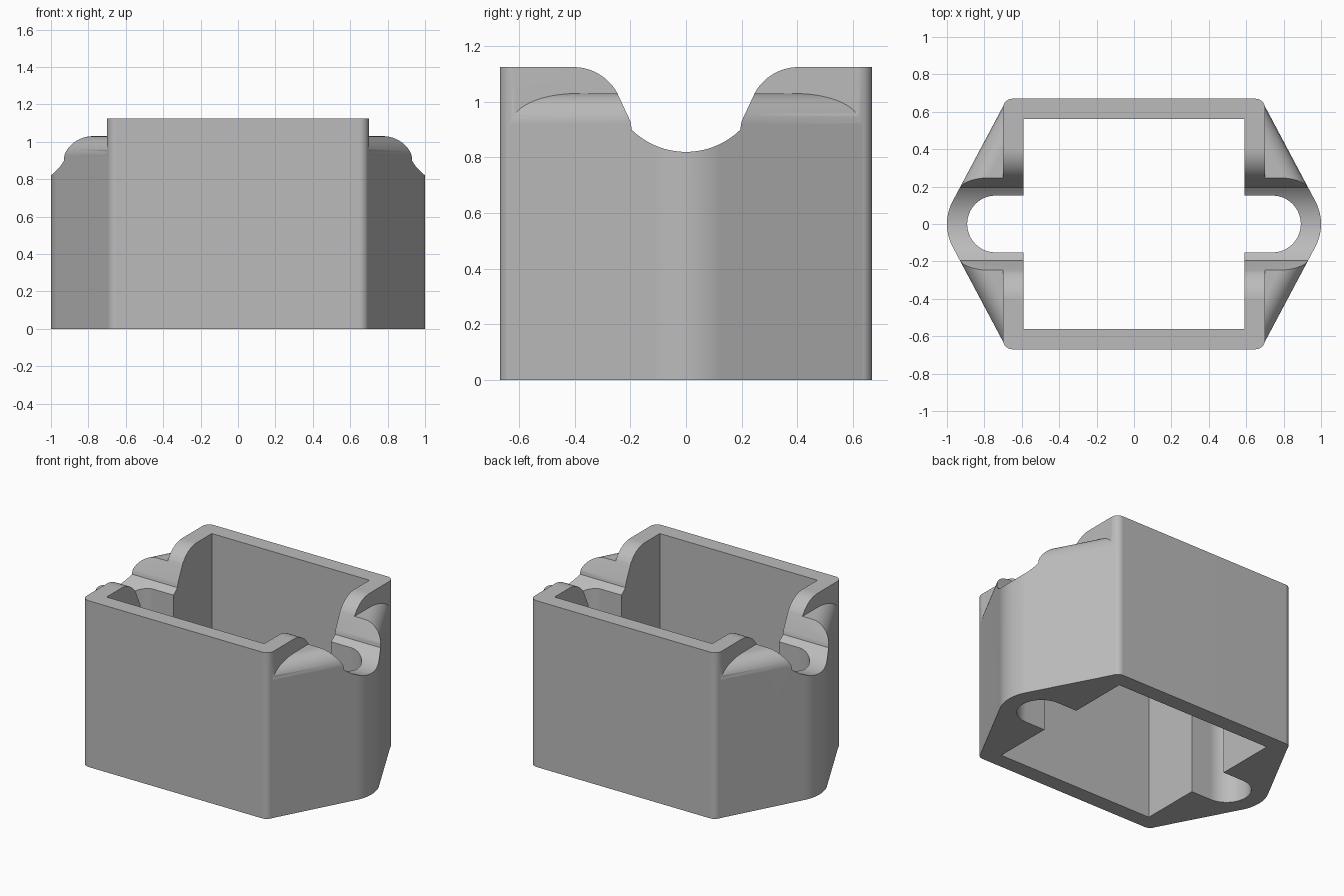
import bpy, bmesh
from math import sin, cos, pi, radians, sqrt
from mathutils import Vector

cube = bpy.data.objects.get("Cube")
if cube:
    bpy.data.objects.remove(cube)

grey = bpy.data.materials.new("plain grey")
grey.use_nodes = True
grey.diffuse_color = (0.5, 0.5, 0.5, 1)
grey.node_tree.nodes["Principled BSDF"].inputs["Base Color"].default_value = (0.5, 0.5, 0.5, 1)

BOSS_X, BOSS_R, SLOT_R = 0.74, 0.26, 0.152
HEIGHT, WING_H, FILLET = 1.125, 1.03, 0.11
WING_ANGLE = radians(28)


def loft(name, rings):
    """Solid from a stack of matching closed rings, capped at both ends."""
    bm = bmesh.new()
    loops = [[bm.verts.new(p) for p in ring] for ring in rings]
    n = len(loops[0])
    for low, high in zip(loops, loops[1:]):
        for i in range(n):
            j = (i + 1) % n
            bm.faces.new((low[i], low[j], high[j], high[i]))
    bm.faces.new(loops[0][::-1])
    bm.faces.new(loops[-1])
    bmesh.ops.recalc_face_normals(bm, faces=bm.faces)
    mesh = bpy.data.meshes.new(name)
    bm.to_mesh(mesh)
    bm.free()
    mesh.materials.append(grey)
    obj = bpy.data.objects.new(name, mesh)
    bpy.context.collection.objects.link(obj)
    return obj


def prism(name, outline, z0, z1):
    return loft(name, [[(x, y, z) for x, y in outline] for z in (z0, z1)])


def arc(cx, cy, r, start, end, steps):
    angles = [start + (end - start) * i / steps for i in range(steps + 1)]
    return [(cx + r * cos(a), cy + r * sin(a)) for a in angles]


def rounded_box(hx, hy, r):
    pts = []
    for k, (sx, sy) in enumerate(((1, 1), (-1, 1), (-1, -1), (1, -1))):
        pts += arc(sx * (hx - r), sy * (hy - r), r, k * pi / 2, (k + 1) * pi / 2, 8)
    return pts


def wing_outline(inset):
    """Round bosses on both sides with straight tangents to the box corners."""
    nx, ny = cos(WING_ANGLE), sin(WING_ANGLE)
    y = 0.638 - inset
    x = (nx * BOSS_X + BOSS_R - inset - ny * y) / nx
    half = [(x, -y)] + arc(BOSS_X, 0, BOSS_R - inset, -WING_ANGLE, WING_ANGLE, 16) + [(x, y)]
    return half + [(-px, -py) for px, py in half]


def combine(target, other, operation):
    mod = target.modifiers.new(operation.lower(), "BOOLEAN")
    mod.operation, mod.solver, mod.object = operation, "EXACT", other
    bpy.context.view_layer.objects.active = target
    bpy.ops.object.modifier_apply(modifier=mod.name)
    bpy.data.objects.remove(other)


# Outer box and the side wings with rolled top edges
housing = prism("housing", rounded_box(0.7, 0.67, 0.05), 0, HEIGHT)
layers = [(0, 0)]
for i in range(13):
    a = i / 12 * pi / 2
    layers.append((FILLET * (1 - cos(a)), WING_H - FILLET + FILLET * sin(a)))
wings = loft("side_wings", [[(x, y, z) for x, y in wing_outline(d)] for d, z in layers])
combine(housing, wings, "UNION")

# Through opening: rectangular bay with a round-ended slot on each side
bay = []
for s in (1, -1):
    end = arc(BOSS_X, 0, SLOT_R, -pi / 2, pi / 2, 24)
    half = [(0.59, -0.562), (0.59, -SLOT_R)] + end + [(0.59, SLOT_R), (0.59, 0.562)]
    bay += [(s * x, s * y) for x, y in half]
combine(housing, prism("bay_cutter", bay, -0.2, 1.5), "DIFFERENCE")

# Saddle across both sides: round trough flowing into rounded shoulders
R = 0.28
right = [(y, 0.82 + R - sqrt(R * R - y * y)) for y in [0.195 * i / 12 for i in range(13)]]
right += [(0.2, 0.93)]
right += arc(0.405, 0.945, 0.18, radians(150), radians(90), 14)
right += [(0.405, 1.4)]
profile = [(-y, z) for y, z in right[:0:-1]] + right
saddle = loft("saddle_cutter", [[(x, y, z) for y, z in profile] for x in (-1.2, 1.2)])
combine(housing, saddle, "DIFFERENCE")

# Smooth the curved walls, keep real edges crisp
bpy.ops.object.select_all(action="DESELECT")
housing.select_set(True)
bpy.context.view_layer.objects.active = housing
bpy.ops.object.shade_smooth_by_angle(angle=radians(30))
weighted = housing.modifiers.new("even_shading", "WEIGHTED_NORMAL")
weighted.keep_sharp = True
